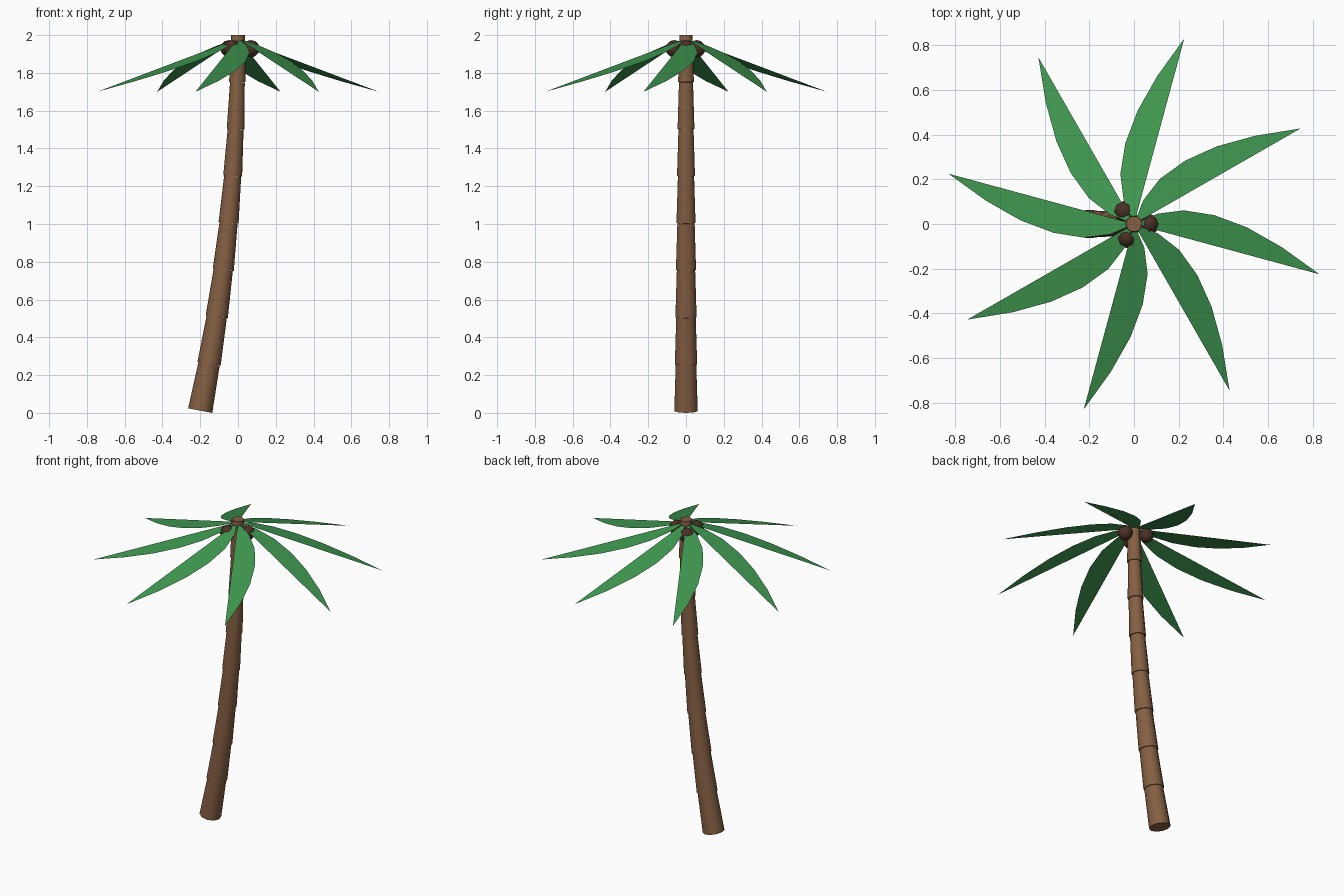
import bpy, bmesh, math
from mathutils import Vector, Matrix

cube = bpy.data.objects.get("Cube")
if cube:
    bpy.data.objects.remove(cube, do_unlink=True)


def material(name, colour):
    m = bpy.data.materials.new(name)
    m.use_nodes = True
    m.diffuse_color = (*colour, 1)
    m.node_tree.nodes["Principled BSDF"].inputs["Base Color"].default_value = (*colour, 1)
    return m


bark = material("bark brown", (0.235, 0.115, 0.056))
leaf_green = material("leaf green", (0.05, 0.31, 0.08))
husk = material("husk brown", (0.07, 0.03, 0.02))


def add_object(name, bm, mat, smooth=None):
    mesh = bpy.data.meshes.new(name)
    bm.to_mesh(mesh)
    bm.free()
    mesh.materials.append(mat)
    obj = bpy.data.objects.new(name, mesh)
    bpy.context.collection.objects.link(obj)
    if smooth:
        bpy.ops.object.select_all(action='DESELECT')
        obj.select_set(True)
        bpy.context.view_layer.objects.active = obj
        bpy.ops.object.shade_smooth_by_angle(angle=math.radians(smooth))
    return obj


# Trunk: stacked tapered segments along a gentle bend
SEGMENTS = 8


def trunk_point(t):
    return Vector((-0.2 * (1 - t) ** 2, 0, 0.012 + 1.988 * t))


bm = bmesh.new()
for i in range(SEGMENTS):
    low, high = trunk_point(i / SEGMENTS), trunk_point((i + 1) / SEGMENTS)
    axis = high - low
    turn = axis.to_track_quat('Z', 'Y').to_matrix().to_4x4()
    radius = 0.065 - 0.003 * i
    bmesh.ops.create_cone(bm, cap_ends=True, segments=10, radius1=radius,
                          radius2=radius - 0.008, depth=axis.length,
                          matrix=Matrix.Translation((low + high) / 2) @ turn)
add_object("trunk", bm, bark, smooth=45)

# Leaves: flat blades with one straight edge and one curved edge, drooping outwards
OUTLINE = [(0, 0), (0.83, -0.225), (0.662, -0.104), (0.507, -0.016),
           (0.361, 0.039), (0.224, 0.061), (0.105, 0.046)]
DROOP = 0.34
for i in range(8):
    bm = bmesh.new()
    spin = Matrix.Rotation(i * math.pi / 4, 3, 'Z')
    verts = [bm.verts.new(spin @ Vector((u, v, 1.982 - DROOP * u))) for u, v in OUTLINE]
    bm.faces.new(verts)
    add_object(f"leaf_{i + 1}", bm, leaf_green)

# Coconuts: tucked under the crown
for i, (x, y) in enumerate([(0.068, 0), (-0.047, 0.057), (-0.032, -0.062)]):
    bm = bmesh.new()
    bmesh.ops.create_uvsphere(bm, u_segments=8, v_segments=6, radius=0.046,
                              matrix=Matrix.Translation((x, y, 1.928)))
    add_object(f"coconut_{i + 1}", bm, husk, smooth=60)
